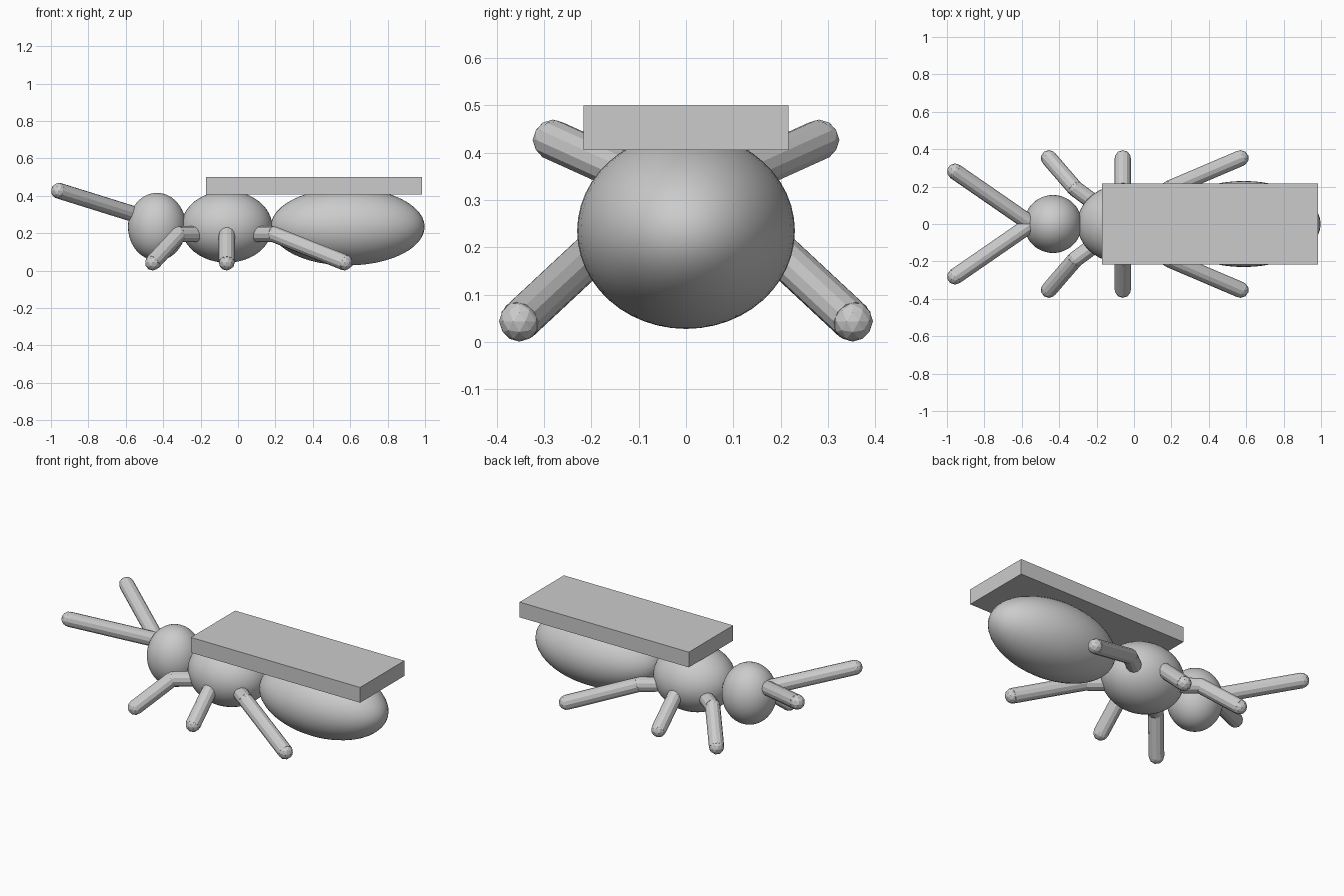
import bpy
import math
from mathutils import Vector

cube = bpy.data.objects.get("Cube")
if cube:
    bpy.data.objects.remove(cube, do_unlink=True)

# Single plain grey for the whole model
grey = bpy.data.materials.new("plain grey")
grey.use_nodes = True
colour = (0.6, 0.6, 0.6, 1)
grey.diffuse_color = colour
grey.node_tree.nodes["Principled BSDF"].inputs["Base Color"].default_value = colour

LIMB_RADIUS = 0.043


def finish(name, smooth=False):
    ob = bpy.context.object
    ob.name = name
    ob.data.materials.append(grey)
    if smooth:
        bpy.ops.object.shade_smooth()
    return ob


def ellipsoid(name, x, size):
    bpy.ops.mesh.primitive_uv_sphere_add(segments=48, ring_count=24, location=(x, 0, 0.235))
    bpy.context.object.scale = size
    finish(name, True)


def limb(name, points):
    """Faceted tube through the points, with a rounded joint at each one after the root."""
    points = [Vector(p) for p in points]
    for i, (a, b) in enumerate(zip(points, points[1:])):
        axis = b - a
        bpy.ops.mesh.primitive_cylinder_add(
            vertices=12, radius=LIMB_RADIUS, depth=axis.length, location=(a + b) / 2,
            rotation=axis.to_track_quat("Z", "Y").to_euler())
        finish(f"{name}_segment_{i + 1}")
        bpy.ops.mesh.primitive_ico_sphere_add(subdivisions=2, radius=LIMB_RADIUS, location=b)
        finish(f"{name}_joint_{i + 1}")


# Body
ellipsoid("head", -0.433, (0.155, 0.155, 0.181))
ellipsoid("thorax", -0.06, (0.243, 0.21, 0.192))
ellipsoid("abdomen", 0.586, (0.412, 0.23, 0.207))

# Flat slab carried on the back
bpy.ops.mesh.primitive_cube_add(size=1, location=(0.407, 0, 0.453))
bpy.context.object.scale = (1.155, 0.432, 0.094)
finish("back_slab")

# Legs and antennae, mirrored across the body
for side, label in ((-1, "near"), (1, "far")):
    for name, knee_x, foot_x in (("front", -0.315, -0.455),
                                 ("middle", -0.06, -0.06),
                                 ("rear", 0.19, 0.57)):
        limb(f"{label}_{name}_leg", [(-0.06, 0, 0.195),
                                     (knee_x, side * 0.19, 0.195),
                                     (foot_x, side * 0.352, 0.044)])
    limb(f"{label}_antenna", [(-0.55, 0, 0.3), (-0.957, side * 0.281, 0.427)])
